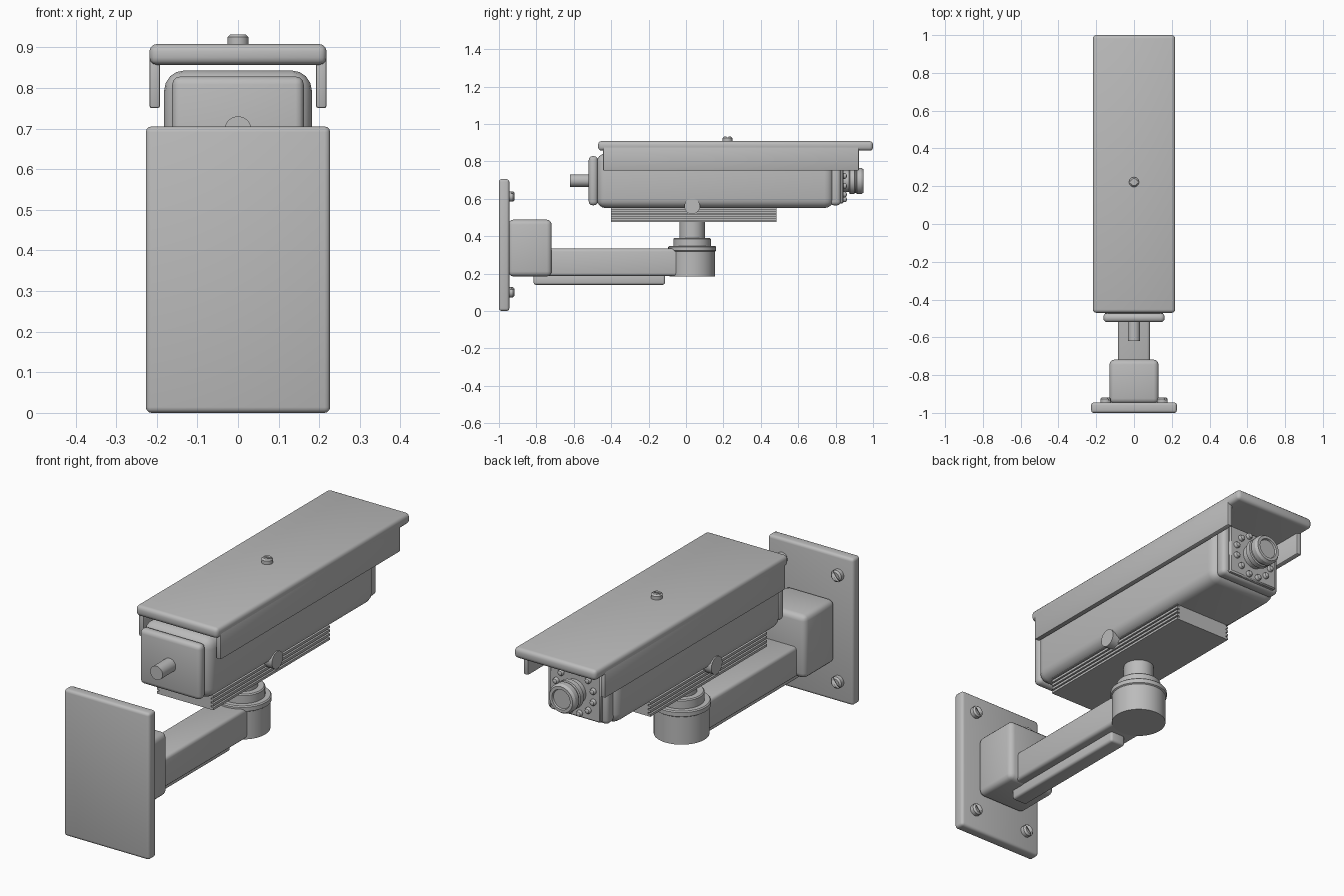
import bpy, bmesh
from math import pi, sin, cos, radians
from mathutils import Matrix, Vector

if "Cube" in bpy.data.objects:
    bpy.data.objects.remove(bpy.data.objects["Cube"])

GREY = (0.5, 0.5, 0.5, 1)
mat = bpy.data.materials.new("painted grey metal")
mat.use_nodes = True
mat.diffuse_color = GREY
mat.node_tree.nodes["Principled BSDF"].inputs["Base Color"].default_value = GREY

TURN = {"z": Matrix(), "y": Matrix.Rotation(-pi / 2, 4, "X"), "x": Matrix.Rotation(pi / 2, 4, "Y")}


def finish(name, bm, angle=30):
    bmesh.ops.recalc_face_normals(bm, faces=bm.faces)
    mesh = bpy.data.meshes.new(name)
    bm.to_mesh(mesh)
    bm.free()
    mesh.materials.append(mat)
    ob = bpy.data.objects.new(name, mesh)
    bpy.context.collection.objects.link(ob)
    bpy.ops.object.select_all(action="DESELECT")
    ob.select_set(True)
    bpy.context.view_layer.objects.active = ob
    bpy.ops.object.shade_smooth_by_angle(angle=radians(angle))
    return ob


def box(name, x, y, z, bevel=0.0, segments=3):
    """Box from (min, max) ranges with rounded edges."""
    bm = bmesh.new()
    bmesh.ops.create_cube(bm, size=1)
    for v in bm.verts:
        v.co = Vector([(r[0] + r[1]) / 2 + c * (r[1] - r[0]) for c, r in zip(v.co, (x, y, z))])
    if bevel:
        bmesh.ops.bevel(bm, geom=bm.edges[:], offset=bevel, segments=segments,
                        profile=0.5, affect="EDGES", clamp_overlap=True)
    return finish(name, bm, 40)


def lathe(name, profile, origin, axis="z", sides=40):
    """Closed turned part from (radius, height) pairs along an axis."""
    bm = bmesh.new()
    rings = [[bm.verts.new((r * cos(2 * pi * i / sides), r * sin(2 * pi * i / sides), h))
              for i in range(sides)] for r, h in profile]
    for a, b in zip(rings, rings[1:]):
        for i in range(sides):
            j = (i + 1) % sides
            bm.faces.new((a[i], a[j], b[j], b[i]))
    bm.faces.new(rings[0])
    bm.faces.new(rings[-1])
    bm.transform(Matrix.Translation(origin) @ TURN[axis])
    return finish(name, bm)


def screw(name, origin, axis, r, h):
    """Domed screw head with a slot cut across it."""
    head = lathe(name, [(r, -0.004), (r, h * 0.7), (r * 0.72, h)], origin, axis, 24)
    tip = Vector(origin) + (TURN[axis] @ Vector((0, 0, h)))
    size = Vector((r * 2.4, r * 0.35, r * 0.35)) if axis == "z" else Vector((r * 0.35, h, r * 2.4))
    cutter = box(name + "_slot_cutter", *[(c - s / 2, c + s / 2) for c, s in zip(tip, size)])
    if axis == "y":
        cutter.matrix_world = (Matrix.Translation(tip) @ Matrix.Rotation(radians(40), 4, "Y")
                               @ Matrix.Translation(-tip))
    bpy.context.view_layer.update()
    cut = head.modifiers.new("slot", "BOOLEAN")
    cut.operation, cut.object, cut.solver = "DIFFERENCE", cutter, "EXACT"
    bpy.context.view_layer.objects.active = head
    bpy.ops.object.modifier_apply(modifier=cut.name)
    bpy.data.objects.remove(cutter)


# Wall mount
box("wall_plate", (-0.227, 0.227), (-1, -0.945), (0, 0.705), 0.014)
for side, sx in (("right", -1), ("left", 1)):
    for level, z in (("lower", 0.1), ("upper", 0.612)):
        screw(f"{level}_{side}_wall_screw", (sx * 0.15, -0.945, z), "y", 0.028, 0.027)
box("arm_base", (-0.13, 0.13), (-0.95, -0.718), (0.185, 0.488), 0.026)

# Arm with cable strip below
box("arm", (-0.085, 0.085), (-0.75, 0.03), (0.187, 0.333), 0.016)
box("arm_under_strip", (-0.04, 0.04), (-0.815, -0.112), (0.14, 0.2), 0.012)

# Swivel joint
lathe("swivel_joint", [(0.122, 0.185), (0.122, 0.318), (0.128, 0.322), (0.128, 0.342), (0.123, 0.347),
                       (0.1, 0.347), (0.1, 0.385), (0.095, 0.39), (0.068, 0.39), (0.068, 0.48)],
      (0, 0.033, 0), sides=48)

# Ribbed rail under the housing: stepped cross-section run along y
bottom, top, ribs = 0.475, 0.57, 5
pitch = (top - bottom) / ribs
half = []
for i in range(ribs):
    z = bottom + i * pitch
    half += [(0.15, z), (0.15, z + pitch * 0.6), (0.138, z + pitch * 0.6), (0.138, z + pitch)]
outline = half + [(-x, z) for x, z in reversed(half)]
bm = bmesh.new()
face = bm.faces.new([bm.verts.new((x, -0.402, z)) for x, z in outline])
run = bmesh.ops.extrude_face_region(bm, geom=[face])["geom"]
bmesh.ops.translate(bm, vec=(0, 0.887, 0), verts=[v for v in run if isinstance(v, bmesh.types.BMVert)])
finish("ribbed_rail", bm)

# Camera housing with its end caps
box("housing", (-0.182, 0.182), (-0.478, 0.79), (0.55, 0.843), 0.05, 4)
box("cable_end_cap", (-0.162, 0.162), (-0.52, -0.472), (0.565, 0.828), 0.02)
box("lens_end_cap", (-0.162, 0.162), (0.77, 0.828), (0.565, 0.828), 0.02)
box("lens_panel", (-0.135, 0.135), (0.81, 0.843), (0.575, 0.815), 0.006, 1)
lathe("hinge_pin", [(0.042, -0.187), (0.042, 0.187)], (0, 0.033, 0.56), "x", 32)
lathe("cable_stub", [(0.033, -0.62), (0.033, -0.5)], (0, 0, 0.697), "y", 32)

# Lens barrel and ring of small lamps
lathe("lens", [(0.058, 0.835), (0.058, 0.872), (0.07, 0.876), (0.07, 0.9), (0.064, 0.903),
               (0.064, 0.91), (0.07, 0.913), (0.07, 0.938), (0.062, 0.95), (0.048, 0.95),
               (0.045, 0.942)], (0, 0, 0.695), "y")
for i in range(12):
    a = 2 * pi * (i + 0.5) / 12
    lathe(f"lamp_{i + 1}", [(0.015, 0.835), (0.015, 0.85), (0.011, 0.857), (0.004, 0.86)],
          (0.102 * cos(a), 0, 0.695 + 0.102 * sin(a)), "y", 16)

# Sun shield
box("shield_roof", (-0.218, 0.218), (-0.47, 1), (0.857, 0.908), 0.018)
for side, sx in (("right", -1), ("left", 1)):
    box(f"{side}_shield_skirt", sorted((sx * 0.192, sx * 0.218)), (-0.443, 0.925), (0.75, 0.885), 0.006, 2)
screw("shield_screw", (0, 0.222, 0.908), "z", 0.026, 0.024)
